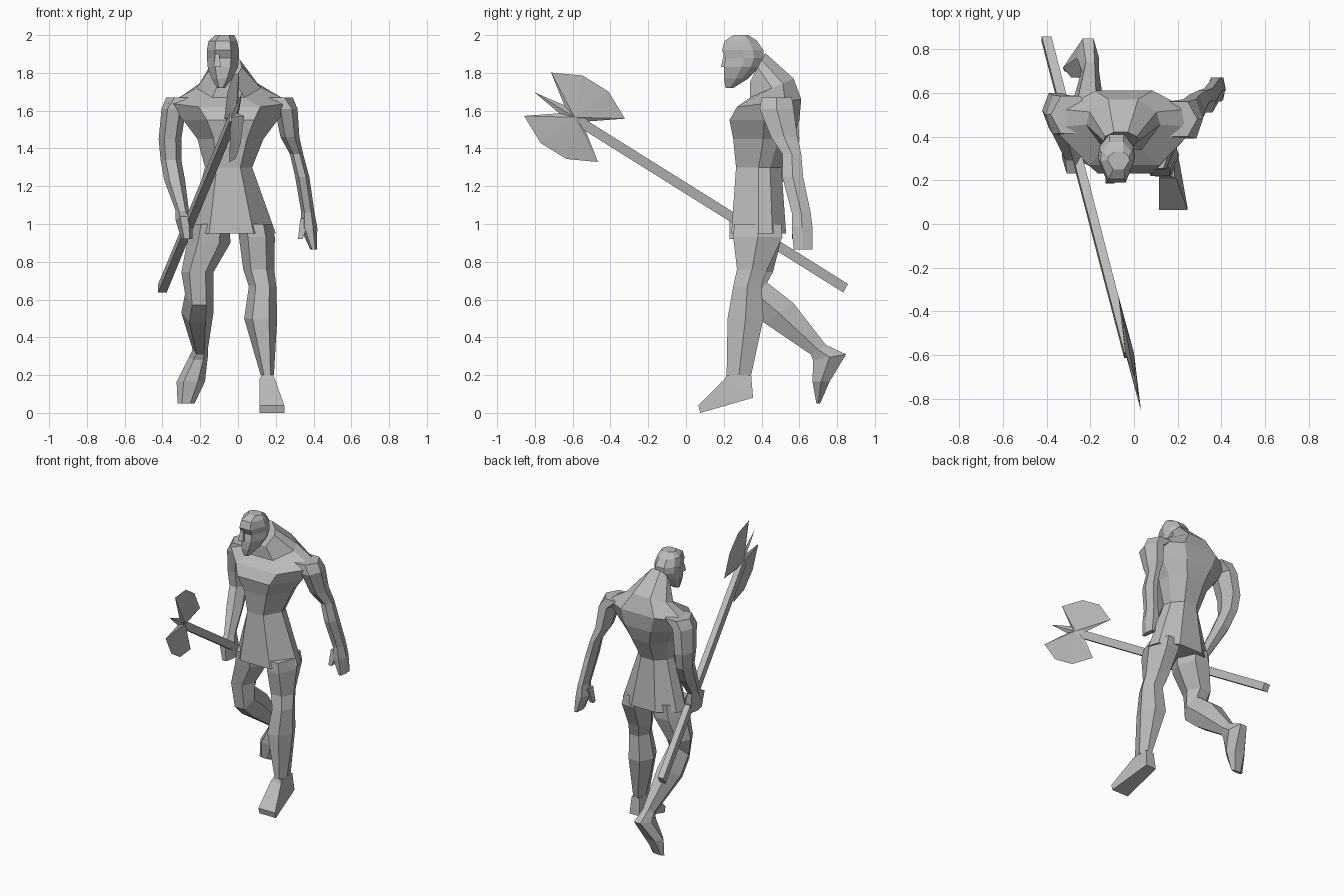
import bpy
import bmesh
from mathutils import Vector

default_cube = bpy.data.objects.get("Cube")
if default_cube:
    bpy.data.objects.remove(default_cube, do_unlink=True)

# One plain colour for the whole figure
grey = bpy.data.materials.new("plain_grey")
grey.use_nodes = True
colour = (.5, .5, .5, 1)
grey.diffuse_color = colour
grey.node_tree.nodes["Principled BSDF"].inputs["Base Color"].default_value = colour

# Half cross-sections (across, front-to-back), mirrored across into full ones
def mirrored(half):
    return half + [(-across, depth) for across, depth in reversed(half)]


SQUARE = mirrored([(.5, -.5), (.5, .5)])
LIMB = mirrored([(.25, -.5), (.5, 0), (.25, .5)])
TRUNK = mirrored([(.25, -.5), (.5, 0), (.45, .25), (.2, .5)])


def finish(name, bm):
    """Turn a bmesh into a flat-shaded object."""
    bmesh.ops.recalc_face_normals(bm, faces=bm.faces)
    mesh = bpy.data.meshes.new(name)
    bm.to_mesh(mesh)
    bm.free()
    mesh.materials.append(grey)
    part = bpy.data.objects.new(name, mesh)
    bpy.context.collection.objects.link(part)


def ring(x, y, z, wide, deep, tilt=0):
    """Return a function placing section points; tilt is the rise to the back."""
    return lambda across, depth: Vector((x + across * wide,
                                         y + depth * deep,
                                         z + depth * tilt))


def loft(name, section, *rings):
    """Skin a closed solid through a row of rings."""
    bm = bmesh.new()
    loops = [[bm.verts.new(place(*point)) for point in section] for place in rings]
    for lower, upper in zip(loops, loops[1:]):
        for i in range(len(section)):
            bm.faces.new((lower[i - 1], lower[i], upper[i], upper[i - 1]))
    bm.faces.new(loops[0])
    bm.faces.new(loops[-1])
    finish(name, bm)


# Tunic flaring at the hem, broad hunched shoulders, neck leaning forward
loft("tunic_torso", TRUNK,
     ring(x=-.035, y=.385, z=.95, wide=.47, deep=.29),
     ring(x=-.05, y=.385, z=1.3, wide=.25, deep=.24),
     ring(x=-.04, y=.41, z=1.45, wide=.35, deep=.32),
     ring(x=-.04, y=.415, z=1.55, wide=.5, deep=.37),
     ring(x=-.045, y=.44, z=1.64, wide=.65, deep=.34, tilt=.04),
     ring(x=-.05, y=.455, z=1.72, wide=.34, deep=.23, tilt=.1),
     ring(x=-.06, y=.38, z=1.83, wide=.16, deep=.08, tilt=.15))

# Head, tapering to the beard
loft("head", TRUNK,
     ring(x=-.09, y=.23, z=1.72, wide=.04, deep=.04),
     ring(x=-.085, y=.265, z=1.77, wide=.11, deep=.13),
     ring(x=-.08, y=.295, z=1.83, wide=.16, deep=.19),
     ring(x=-.08, y=.31, z=1.88, wide=.17, deep=.2),
     ring(x=-.08, y=.3, z=1.92, wide=.17, deep=.22),
     ring(x=-.08, y=.29, z=1.97, wide=.15, deep=.17),
     ring(x=-.07, y=.29, z=2, wide=.1, deep=.08))
loft("nose", SQUARE,
     ring(x=-.11, y=.215, z=1.9, wide=.02, deep=.03),
     ring(x=-.11, y=.205, z=1.83, wide=.04, deep=.04))

# Left arm hanging free, with an open hand
loft("left_arm", LIMB,
     ring(x=.2, y=.48, z=1.67, wide=.18, deep=.16),
     ring(x=.255, y=.48, z=1.61, wide=.12, deep=.18),
     ring(x=.275, y=.52, z=1.46, wide=.1, deep=.14),
     ring(x=.31, y=.56, z=1.37, wide=.07, deep=.1),
     ring(x=.34, y=.565, z=1.25, wide=.075, deep=.11),
     ring(x=.37, y=.61, z=1.06, wide=.07, deep=.1),
     ring(x=.375, y=.615, z=.98, wide=.09, deep=.11),
     ring(x=.4, y=.62, z=.865, wide=.035, deep=.1))
loft("left_thumb", SQUARE,
     ring(x=.355, y=.6, z=1.03, wide=.05, deep=.06),
     ring(x=.33, y=.575, z=.92, wide=.025, deep=.03))

# Right arm bent forward, its fist around the shaft
loft("right_arm", LIMB,
     ring(x=-.29, y=.5, z=1.67, wide=.18, deep=.17),
     ring(x=-.34, y=.5, z=1.61, wide=.13, deep=.18),
     ring(x=-.36, y=.52, z=1.45, wide=.12, deep=.16),
     ring(x=-.355, y=.515, z=1.34, wide=.11, deep=.13),
     ring(x=-.335, y=.455, z=1.23, wide=.11, deep=.13),
     ring(x=-.295, y=.335, z=1.07, wide=.07, deep=.09),
     ring(x=-.285, y=.305, z=1.02, wide=.09, deep=.15, tilt=-.04),
     ring(x=-.27, y=.295, z=.92, wide=.06, deep=.13))

# Left leg planted forward
loft("left_leg", LIMB,
     ring(x=.09, y=.38, z=1, wide=.18, deep=.25),
     ring(x=.1, y=.38, z=.93, wide=.19, deep=.26),
     ring(x=.11, y=.35, z=.76, wide=.165, deep=.16),
     ring(x=.13, y=.325, z=.67, wide=.145, deep=.15),
     ring(x=.12, y=.315, z=.5, wide=.175, deep=.19),
     ring(x=.155, y=.28, z=.2, wide=.07, deep=.13))
loft("left_foot", SQUARE,
     ring(x=.155, y=.28, z=.2, wide=.06, deep=.13),
     ring(x=.155, y=.28, z=.13, wide=.08, deep=.15, tilt=-.1),
     ring(x=.18, y=.07, z=.02, wide=.13, deep=.01, tilt=-.04))

# Right leg trailing with the heel raised
loft("right_leg", LIMB,
     ring(x=-.145, y=.38, z=1, wide=.2, deep=.24),
     ring(x=-.155, y=.385, z=.9, wide=.23, deep=.23),
     ring(x=-.215, y=.375, z=.745, wide=.17, deep=.17),
     ring(x=-.205, y=.37, z=.63, wide=.15, deep=.12, tilt=.12),
     ring(x=-.215, y=.49, z=.53, wide=.17, deep=.16, tilt=.1),
     ring(x=-.2, y=.7, z=.335, wide=.08, deep=.08, tilt=.05))
loft("right_foot", LIMB,
     ring(x=-.2, y=.7, z=.335, wide=.08, deep=.08, tilt=.05),
     ring(x=-.21, y=.76, z=.295, wide=.1, deep=.175, tilt=.03),
     ring(x=-.25, y=.715, z=.165, wide=.15, deep=.09),
     ring(x=-.275, y=.7, z=.05, wide=.09, deep=.02))

# Long axe shaft held across the right side
loft("axe_shaft", SQUARE,
     ring(x=-.4, y=.845, z=.66, wide=.045, deep=.025, tilt=.045),
     ring(x=-.025, y=-.6, z=1.565, wide=.04, deep=.025, tilt=.045))

# Two-bladed axe head: one quarter mirrored along and across the shaft
centre = Vector((-.02, -.59, 1.565))
along = Vector((.17, -.85, .53))
outward = Vector((-.1, .53, .85))
quarter = [(.08, .025), (.23, .135), (.08, .21)]
half = quarter + [(-forward, out) for forward, out in reversed(quarter)]
spike = [(.25, 0)]
outline = spike + half + [(forward, -out) for forward, out in reversed(half)]
axe = bmesh.new()
rim = [axe.verts.new(centre + along * forward + outward * out)
       for forward, out in outline]
for thickness in (-.02, .02):
    apex = axe.verts.new(centre + Vector((thickness, 0, 0)))
    for i in range(len(rim)):
        axe.faces.new((apex, rim[i - 1], rim[i]))
finish("axe_head", axe)
